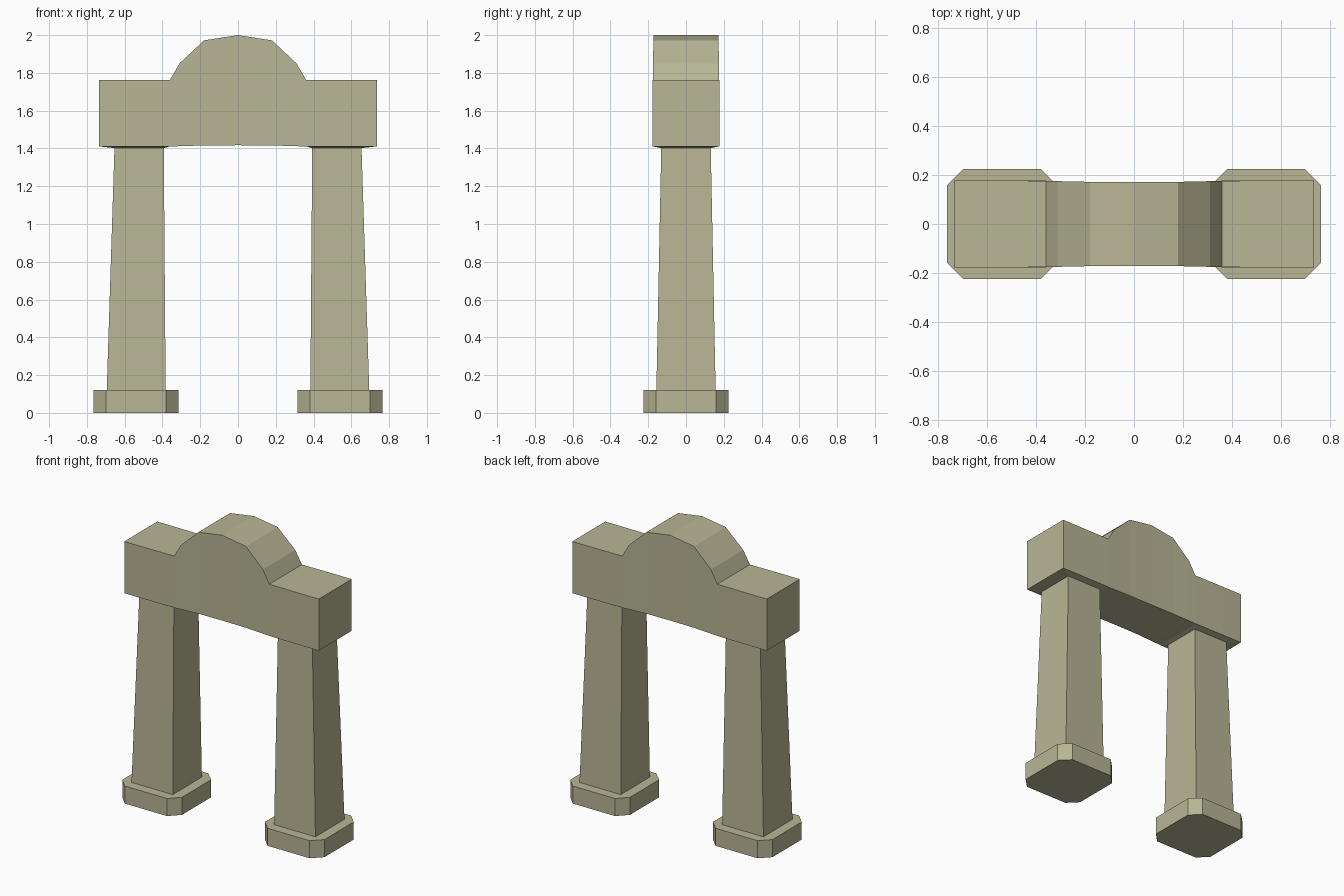
import bpy

if "Cube" in bpy.data.objects:
    bpy.data.objects.remove(bpy.data.objects["Cube"])

stone = bpy.data.materials.new("pale olive stone")
stone.diffuse_color = (0.48, 0.465, 0.30, 1)
stone.use_nodes = True
stone.node_tree.nodes["Principled BSDF"].inputs["Base Color"].default_value = stone.diffuse_color


def make(name, verts, faces):
    me = bpy.data.meshes.new(name)
    me.from_pydata(verts, [], faces)
    me.materials.append(stone)
    ob = bpy.data.objects.new(name, me)
    bpy.context.collection.objects.link(ob)
    return ob


def loft(name, rings):
    """Skin a closed solid through rings with equal vertex counts."""
    n = len(rings[0])
    verts = [v for r in rings for v in r]
    faces = [tuple(reversed(range(n))),
             tuple(range(len(verts) - n, len(verts)))]
    for k in range(len(rings) - 1):
        for i in range(n):
            j = (i + 1) % n
            faces.append((k*n + i, k*n + j, (k+1)*n + j, (k+1)*n + i))
    return make(name, verts, faces)


def rect(x0, x1, y, z):
    x0, x1 = min(x0, x1), max(x0, x1)
    return [(x0, -y, z), (x1, -y, z), (x1, y, z), (x0, y, z)]


def chamfered(cx, hx, hy, c, z):
    pts = [(-hx + c, -hy), (hx - c, -hy), (hx, -hy + c), (hx, hy - c),
           (hx - c, hy), (-hx + c, hy), (-hx, hy - c), (-hx, -hy + c)]
    return [(cx + x, y, z) for x, y in pts]


for s, side in ((-1, "left"), (1, "right")):
    # Chamfered foot block
    loft(side + "_base", [chamfered(s * 0.539, 0.225, 0.224, 0.066, z)
                          for z in (0, 0.12)])
    # Tapered pillar with a thin flare meeting the lintel
    loft(side + "_pillar", [rect(s * 0.383, s * 0.695, 0.157, 0.115),
                            rect(s * 0.393, s * 0.654, 0.131, 1.402),
                            rect(s * 0.36, s * 0.735, 0.177, 1.411)])

# Lintel with faceted arch crest: x, bottom z, top z, half depth
half = [(0.0, 1.417, 2.0, 0.171), (0.18, 1.416, 1.972, 0.172),
        (0.31, 1.412, 1.85, 0.175), (0.36, 1.41, 1.763, 0.176),
        (0.58, 1.41, 1.763, 0.178), (0.735, 1.41, 1.763, 0.178)]
columns = [(-x, b, t, d) for x, b, t, d in reversed(half[1:])] + half
loft("lintel", [[(x, -d, b), (x, d, b), (x, d, t), (x, -d, t)]
                for x, b, t, d in columns])
